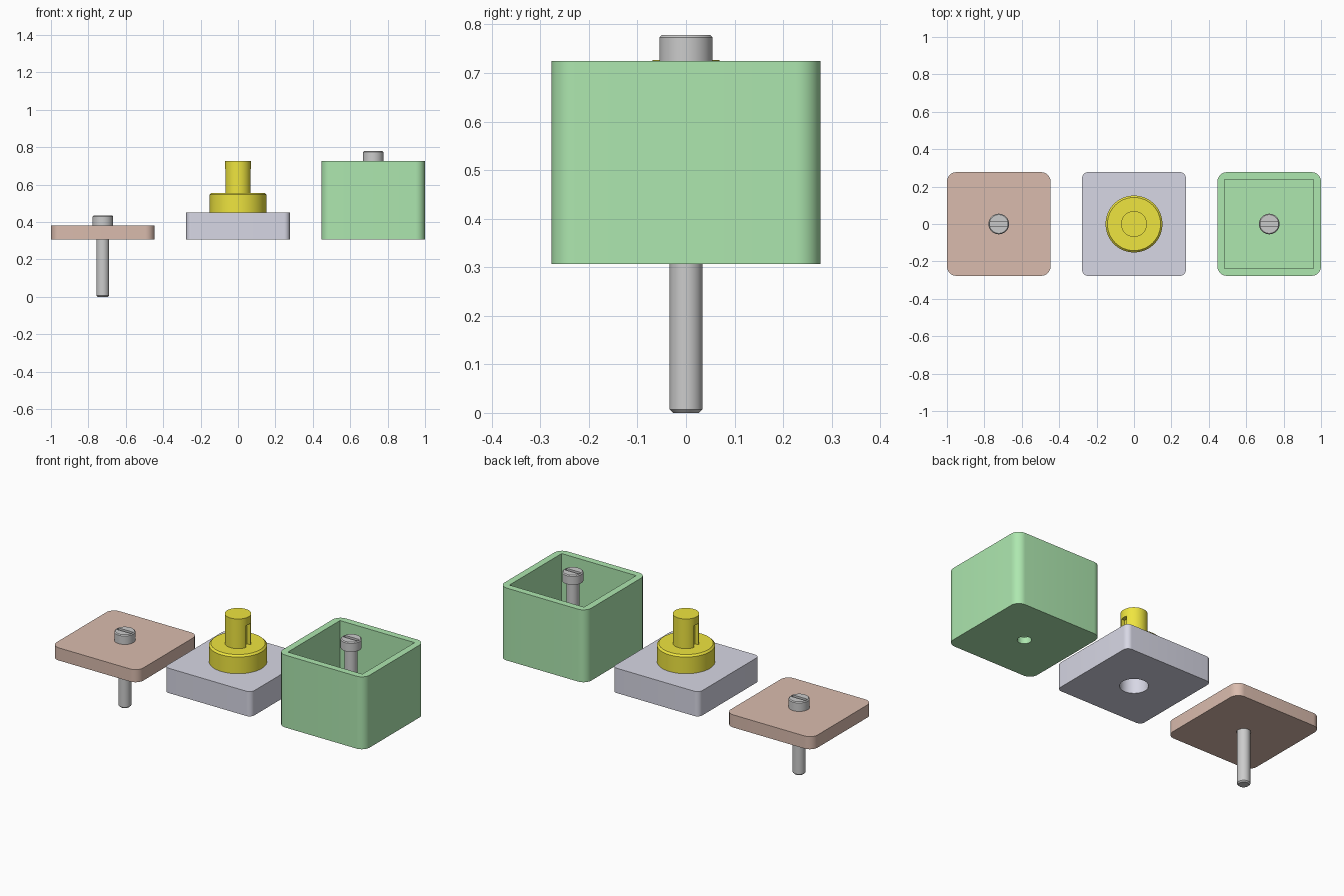
import bpy, bmesh, math

if "Cube" in bpy.data.objects:
    bpy.data.objects.remove(bpy.data.objects["Cube"])


def material(name, rgb):
    m = bpy.data.materials.new(name)
    m.diffuse_color = (*rgb, 1)
    m.use_nodes = True
    m.node_tree.nodes["Principled BSDF"].inputs["Base Color"].default_value = m.diffuse_color
    return m


def make_object(name, bm, mat=None):
    bmesh.ops.recalc_face_normals(bm, faces=bm.faces)
    me = bpy.data.meshes.new(name)
    bm.to_mesh(me)
    bm.free()
    ob = bpy.data.objects.new(name, me)
    bpy.context.collection.objects.link(ob)
    if mat:
        me.materials.append(mat)
    return ob


def rounded_block(name, x, z0, z1, half, radius, mat=None):
    """Square slab with rounded upright corners."""
    bm = bmesh.new()
    n = 10
    pts = []
    for k, (sx, sy) in enumerate([(1, 1), (-1, 1), (-1, -1), (1, -1)]):
        c = half - radius
        for i in range(n + 1):
            a = math.pi / 2 * (k + i / n)
            pts.append((x + sx * c + radius * math.cos(a),
                        sy * c + radius * math.sin(a), z0))
    face = bm.faces.new([bm.verts.new(p) for p in pts])
    ext = bmesh.ops.extrude_face_region(bm, geom=[face])
    for v in ext["geom"]:
        if isinstance(v, bmesh.types.BMVert):
            v.co.z = z1
    return make_object(name, bm, mat)


def turned(name, x, profile, mat=None, n=64):
    """Solid of revolution from (radius, z) points, closed by flat ends."""
    bm = bmesh.new()
    rings = []
    for r, z in profile:
        rings.append([bm.verts.new((x + r * math.cos(2 * math.pi * i / n),
                                    r * math.sin(2 * math.pi * i / n), z)) for i in range(n)])
    for a, b in zip(rings, rings[1:]):
        for i in range(n):
            j = (i + 1) % n
            bm.faces.new((a[i], a[j], b[j], b[i]))
    bm.faces.new(rings[0])
    bm.faces.new(rings[-1])
    return make_object(name, bm, mat)


def box(name, center, size):
    bm = bmesh.new()
    bmesh.ops.create_cube(bm, size=1)
    for v in bm.verts:
        v.co = [c + s * p for c, s, p in zip(center, size, v.co)]
    return make_object(name, bm)


def cut(ob, cutter):
    """Subtract the cutter, then discard it."""
    cutter.hide_render = True
    mod = ob.modifiers.new("cut", "BOOLEAN")
    mod.operation, mod.solver, mod.object = "DIFFERENCE", "EXACT", cutter
    bpy.context.view_layer.objects.active = ob
    bpy.ops.object.modifier_apply(modifier=mod.name)
    bpy.data.objects.remove(cutter)


def drill(ob, x, radius, z0, z1):
    cut(ob, turned("drill", x, [(radius, z0), (radius, z1)]))


def screw(name, x, z):
    """Slotted screw with its tip at z."""
    ob = turned(name, x, [(0.027, z), (0.034, z + 0.007), (0.034, z + 0.38),
                          (0.055, z + 0.38), (0.055, z + 0.429), (0.05, z + 0.434)])
    cut(ob, box("slot", (x, 0, z + 0.434), (0.092, 0.02, 0.04)))
    return ob


brown = material("brown", (0.70, 0.50, 0.42))
lavender = material("lavender", (0.68, 0.68, 0.78))
yellow = material("yellow", (0.86, 0.78, 0.05))
green = material("green", (0.42, 0.80, 0.43))
HALF, BASE, X = 0.277, 0.307, 0.723

# Cover plate and its screw
cover = rounded_block("cover_plate", -X, BASE, 0.38, HALF, 0.05, brown)
drill(cover, -X, 0.036, 0.2, 0.5)
screw("cover_screw", -X, 0.0)

# Base plate with a through hole
plate = rounded_block("base_plate", 0, BASE, 0.45, HALF, 0.03, lavender)
drill(plate, 0, 0.073, 0.2, 0.6)

# Flanged post with a keyway on each side
post = turned("flanged_post", 0, [(0.152, 0.45), (0.152, 0.546), (0.142, 0.556),
                                  (0.069, 0.556), (0.069, 0.727)], yellow)
for s in (-1, 1):
    cut(post, box("keyway", (s * 0.07, 0, 0.619), (0.05, 0.04, 0.126)))

# Open box with a screw standing inside
case = rounded_block("open_box", X, BASE, 0.725, HALF, 0.05, green)
cut(case, box("cavity", (X, 0, 0.344 + 0.3), (0.476, 0.476, 0.6)))
drill(case, X, 0.036, 0.2, 0.5)
screw("box_screw", X, 0.344)

# Smooth the round surfaces, keep the edges crisp
bpy.ops.object.select_all(action="SELECT")
bpy.ops.object.shade_smooth_by_angle(angle=math.radians(30))
